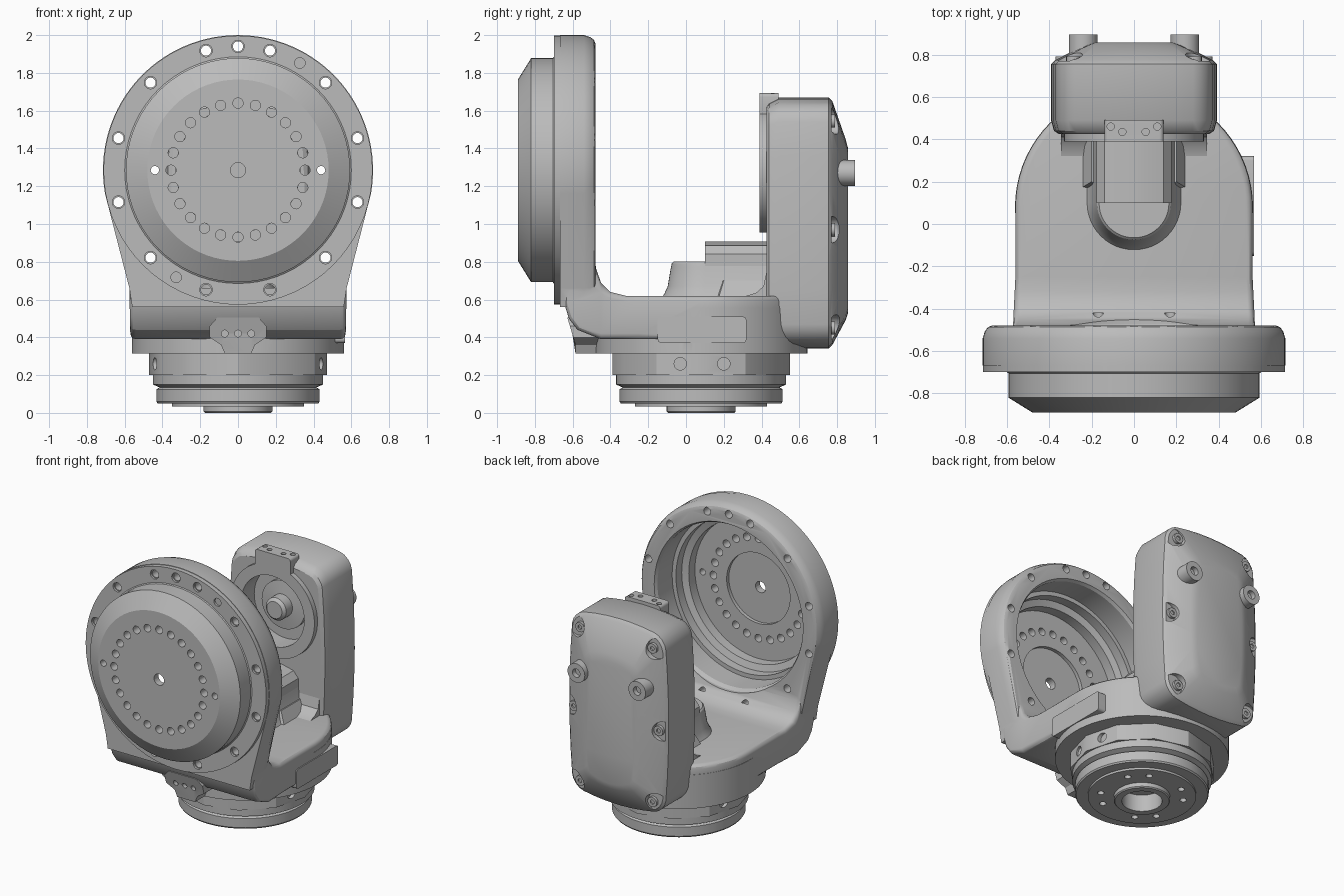
import bpy, bmesh
from math import sin, cos, radians, pi
from mathutils import Matrix

cube = bpy.data.objects.get("Cube")
if cube:
    bpy.data.objects.remove(cube, do_unlink=True)

metal = bpy.data.materials.new("cast grey metal")
metal.use_nodes = True
metal.diffuse_color = (0.5, 0.5, 0.5, 1)
metal.node_tree.nodes["Principled BSDF"].inputs["Base Color"].default_value = (0.5, 0.5, 0.5, 1)

HUB = 1.285          # height of the tilt axis
BASE = 0.08          # y of the base axis
TURN = {"x": Matrix.Rotation(pi / 2, 4, "Y"),
        "y": Matrix.Rotation(-pi / 2, 4, "X"),
        "z": Matrix.Identity(4)}


def finish(bm, name):
    bmesh.ops.recalc_face_normals(bm, faces=bm.faces)
    mesh = bpy.data.meshes.new(name)
    bm.to_mesh(mesh)
    bm.free()
    mesh.materials.append(metal)
    obj = bpy.data.objects.new(name, mesh)
    bpy.context.collection.objects.link(obj)
    return obj


def place(axis, u, v, h):
    return {"x": (h, u, v), "y": (u, h, v), "z": (u, v, h)}[axis]


def loft(name, axis, sections):
    """Skin equal-length outlines, each given as (height, points)."""
    bm = bmesh.new()
    rings = [[bm.verts.new(place(axis, u, v, h)) for u, v in pts] for h, pts in sections]
    n = len(rings[0])
    for a, b in zip(rings, rings[1:]):
        for i in range(n):
            bm.faces.new((a[i], a[(i + 1) % n], b[(i + 1) % n], b[i]))
    bm.faces.new(rings[0])
    bm.faces.new(rings[-1])
    return finish(bm, name)


def prism(name, axis, pts, start, end):
    return loft(name, axis, [(start, pts), (end, pts)])


def lathe(name, axis, centre, profile, segs=72):
    bm = bmesh.new()
    verts = [bm.verts.new((r, 0, h)) for r, h in profile]
    edges = [bm.edges.new(p) for p in zip(verts, verts[1:])]
    bmesh.ops.spin(bm, geom=verts + edges, cent=(0, 0, 0), axis=(0, 0, 1),
                   angle=2 * pi, steps=segs)
    bmesh.ops.remove_doubles(bm, verts=bm.verts, dist=1e-4)
    bm.transform(Matrix.Translation(centre) @ TURN[axis])
    return finish(bm, name)


def cylinders(name, axis, centres, radius, depth, segs=20):
    bm = bmesh.new()
    for c in centres:
        bmesh.ops.create_cone(bm, cap_ends=True, segments=segs, radius1=radius, radius2=radius,
                              depth=depth, matrix=Matrix.Translation(c) @ TURN[axis])
    return finish(bm, name)


def modify(obj, kind, **settings):
    mod = obj.modifiers.new(kind, kind)
    for key, value in settings.items():
        setattr(mod, key, value)
    bpy.context.view_layer.objects.active = obj
    bpy.ops.object.modifier_apply(modifier=mod.name)


def boolean(obj, other, op="DIFFERENCE"):
    modify(obj, "BOOLEAN", operation=op, solver="EXACT", object=other)
    bpy.data.objects.remove(other, do_unlink=True)


def circle(r, start, end, n, cu=0.0, cv=0.0):
    return [(cu + r * cos(radians(start + (end - start) * i / n)),
             cv + r * sin(radians(start + (end - start) * i / n))) for i in range(n + 1)]


def around(r, degrees, y):
    return [(r * sin(radians(a)), y, HUB + r * cos(radians(a))) for a in degrees]


def rounded(hw, low, high, c):
    """Rounded rectangle outline, symmetric in its first coordinate."""
    out = []
    for su, cv, a in ((1, high - c, 0), (-1, high - c, 90), (-1, low + c, 180), (1, low + c, 270)):
        out += circle(c, a, a + 90, 4, su * (hw - c), cv)
    return out


def bulged(hw, low, high, c):
    """Rounded outline with gently bowed sides and ends."""
    pts = rounded(hw, low, high, c)
    out = []
    for i, (x, z) in enumerate(pts):
        nx, nz = pts[(i + 1) % len(pts)]
        steps = 6 if abs(nx - x) + abs(nz - z) > .2 else 1
        for k in range(steps):
            u, v = x + (nx - x) * k / steps, z + (nz - z) * k / steps
            t = (2 * v - low - high) / (high - low)
            out.append((u * (1 - .075 * t * t), v - .045 * t * (u / hw) ** 2))
    return out


# Body floor: side profile limited by the plan outline, over a round foot
side = [(-.45, .39), (-.575, .44), (-.62, .5), (-.645, .58), (-.64, .85), (-.49, .85),
        (-.475, .76), (-.45, .69), (-.4, .64), (-.32, .62), (.65, .62), (.65, .39)]
flank = [(.575, -.7), (.57, -.45), (.56, -.25)]
plan = flank + circle(.56, 0, 180, 36, 0, BASE) + [(-x, y) for x, y in reversed(flank)]
body = prism("body", "x", side, -.8, .8)
boolean(body, prism("plan_cutter", "z", plan, 0, 1.5), "INTERSECT")
modify(body, "BEVEL", width=.03, segments=3, limit_method="ANGLE", angle_limit=radians(50))
foot = cylinders("foot", "z", [(0, BASE, .435)], .562, .24, 72)
boolean(body, foot, "UNION")

# Round tilt wall, softened at its rear rim
outline = circle(.715, -10, 190, 60, 0, HUB) + [(-.575, .66), (-.56, .56), (.56, .56), (.575, .66)]


def shrunk(amount):
    """Outline pulled inwards, fading out towards the floor."""
    out = []
    for x, z in outline:
        k = 1 - amount * min(1, max(.2, (z - .6) / .5))
        out.append((x * k, HUB + (z - HUB) * k))
    return out


wall = loft("tilt_wall", "y", [(-.668, outline), (-.54, outline), (-.507, shrunk(.015)),
                               (-.487, shrunk(.035)), (-.48, shrunk(.06))])
boolean(body, wall, "UNION")
opening = [(0, -.75), (.575, -.75), (.575, -.5), (.59, -.475), (.59, -.4), (0, -.4)]
boolean(body, lathe("opening_cutter", "y", (0, 0, HUB), opening))

# Tilt flange: hollow cup with a chamfered front
cup = lathe("tilt_flange", "y", (0, 0, HUB), [
    (0, -.89), (.48, -.89), (.593, -.82), (.593, -.705), (.6, -.7), (.712, -.7), (.712, -.665),
    (.545, -.665), (.545, -.73), (.5, -.745), (.5, -.815), (.25, -.815), (.25, -.84), (0, -.84)])
bolts = [s * a for a in (15, 45, 75, 105, 135, 165) for s in (1, -1)] + [0]
for target in (cup, body):
    boolean(target, cylinders("bolt_cutter", "y", around(.655, bolts, -.61), .027, .38))
boolean(cup, cylinders("counterbore_cutter", "y", around(.655, bolts, -.7), .033, .03))
boolean(cup, cylinders("blind_cutter", "y", around(.655, (30, 210), -.7), .028, .03))
boolean(cup, cylinders("pin_cutter", "y", around(.355, range(0, 360, 15), -.85), .027, .2))
boolean(cup, cylinders("dowel_cutter", "y", around(.44, (90, 270), -.85), .022, .2))
boolean(cup, cylinders("axis_cutter", "y", [(0, -.85, HUB)], .04, .2))

# Front and side connector pads
pad = [(-.07, .315), (.07, .315), (.09, .36), (.15, .4), (.15, .46), (.11, .505),
       (-.11, .505), (-.15, .46), (-.15, .4), (-.09, .36)]
front_pad = prism("front_pad", "y", pad, -.585, -.45)
# Lean the face so its upper edge meets the sloping underside
for v in front_pad.data.vertices:
    if v.co.y < -.5:
        v.co.y -= .3 * max(0, v.co.z - .36)
boolean(front_pad, cylinders("pad_cutter", "y", [(x, -.6, .42) for x in (-.07, 0, .07)], .018, .06))
side_pad = prism("side_pad", "x", [(y + .085, z) for y, z in rounded(.235, .37, .51, .02)], .4, .567)

# Rear housing with a sloped cover
body_box = bulged(.392, .34, 1.67, .09)
housing = loft("rear_housing", "y", [
    (.425, bulged(.355, .375, 1.625, .07)), (.44, bulged(.378, .355, 1.645, .08)), (.49, body_box),
    (.755, body_box), (.775, bulged(.372, .36, 1.65, .085)),
    (.845, bulged(.23, .49, 1.45, .05)), (.858, bulged(.19, .53, 1.4, .04))])
boolean(housing, cylinders("bearing_cutter", "y", [(0, .42, HUB)], .25, .24, 48))
spots = [(s * x, z) for x, z in ((.285, 1.545), (.335, .97), (.285, .45)) for s in (1, -1)]
boolean(housing, cylinders("pocket_cutter", "y", [(x * 1.1, .87, z) for x, z in spots], .07, .2))
cover_bolts = cylinders("cover_bolts", "y", [(x, .775, z) for x, z in spots], .035, .03)
boolean(cover_bolts, cylinders("socket_cutter", "y", [(x, .8, z) for x, z in spots], .016, .04, 6))

# Cover stop pins
pins = [(s * .24, .83, 1.27) for s in (1, -1)]
stop_pins = cylinders("stop_pins", "y", pins, .068, .13, 32)
boolean(stop_pins, cylinders("stop_cutter", "y", [(x, .89, z) for x, _, z in pins], .03, .06))

# Bearing ring, its top tab and the inner hub
bearing = cylinders("bearing_ring", "y", [(0, .415, HUB)], .33, .05, 64)
boolean(bearing, cylinders("ring_cutter", "y", [(0, .41, HUB)], .25, .2, 48))
tab = prism("bearing_tab", "y", rounded(.14, 1.56, 1.693, .02), .39, .49)
boolean(tab, cylinders("tab_cutter", "z", [(s * x, y, 1.69) for x, y in ((.055, .435), (.11, .46))
                                           for s in (1, -1)], .017, .06))
lathe("bearing_hub", "y", (0, 0, HUB), [(0, .41), (.06, .41), (.08, .43), (.08, .5), (.17, .51),
                                        (.17, .56), (0, .56)], 40)

# Fillet joining housing and floor
prism("housing_fillet", "x", [(.32, .6), (.32, .62), (.37, .635), (.41, .67), (.425, .74),
                              (.46, .74), (.46, .6)], -.345, .345)

# Cable hump: drafted stadium and a raised faceted duct


def stadium(r):
    return circle(r, 180, 360, 24, 0, .1) + [(r, .44), (-r, .44)]


loft("cable_hump", "z", [(.6, stadium(.235)), (.63, stadium(.215)), (.67, stadium(.197)),
                         (.77, stadium(.18)), (.792, stadium(.175)), (.802, stadium(.165))])
prism("cable_duct", "y", [(-.178, .7), (.178, .7), (.178, .84), (.14, .885), (.05, .907),
                          (-.05, .907), (-.14, .885), (-.178, .84)], .1, .45)
for s in (1, -1):
    loft("hump_shoulder", "z", [(.6, [(s * .15, .14), (s * .25, .17), (s * .25, .44), (s * .15, .44)]),
                                (.7, [(s * .15, .17), (s * .2, .2), (s * .2, .44), (s * .15, .44)])])

# Base: faceted collar over a stepped mounting flange
collar = cylinders("base_collar", "z", [(0, BASE, .26)], .47, .12, 12)
ports = [(s * .45, y, .26) for s in (1, -1) for y in (-.03, .2)]
boolean(collar, cylinders("port_cutter", "x", ports, .033, .06))
flange = lathe("mounting_flange", "z", (0, BASE, 0), [
    (0, .12), (.13, .12), (.13, 0), (.175, 0), (.182, .007), (.182, .035), (.35, .035), (.35, .05),
    (.425, .05), (.432, .06), (.432, .125), (.415, .135), (.45, .15), (.45, .205), (0, .205)])
mounts = [(.27 * cos(radians(a)), BASE + .27 * sin(radians(a)), .04)
          for q in range(0, 360, 90) for a in (q + 30, q + 60)]
boolean(flange, cylinders("mount_cutter", "z", mounts, .022, .08))

# Shade everything smooth with crisp edges
for obj in bpy.context.scene.objects:
    obj.select_set(obj.type == "MESH")
bpy.context.view_layer.objects.active = body
bpy.ops.object.shade_smooth_by_angle(angle=radians(30))
